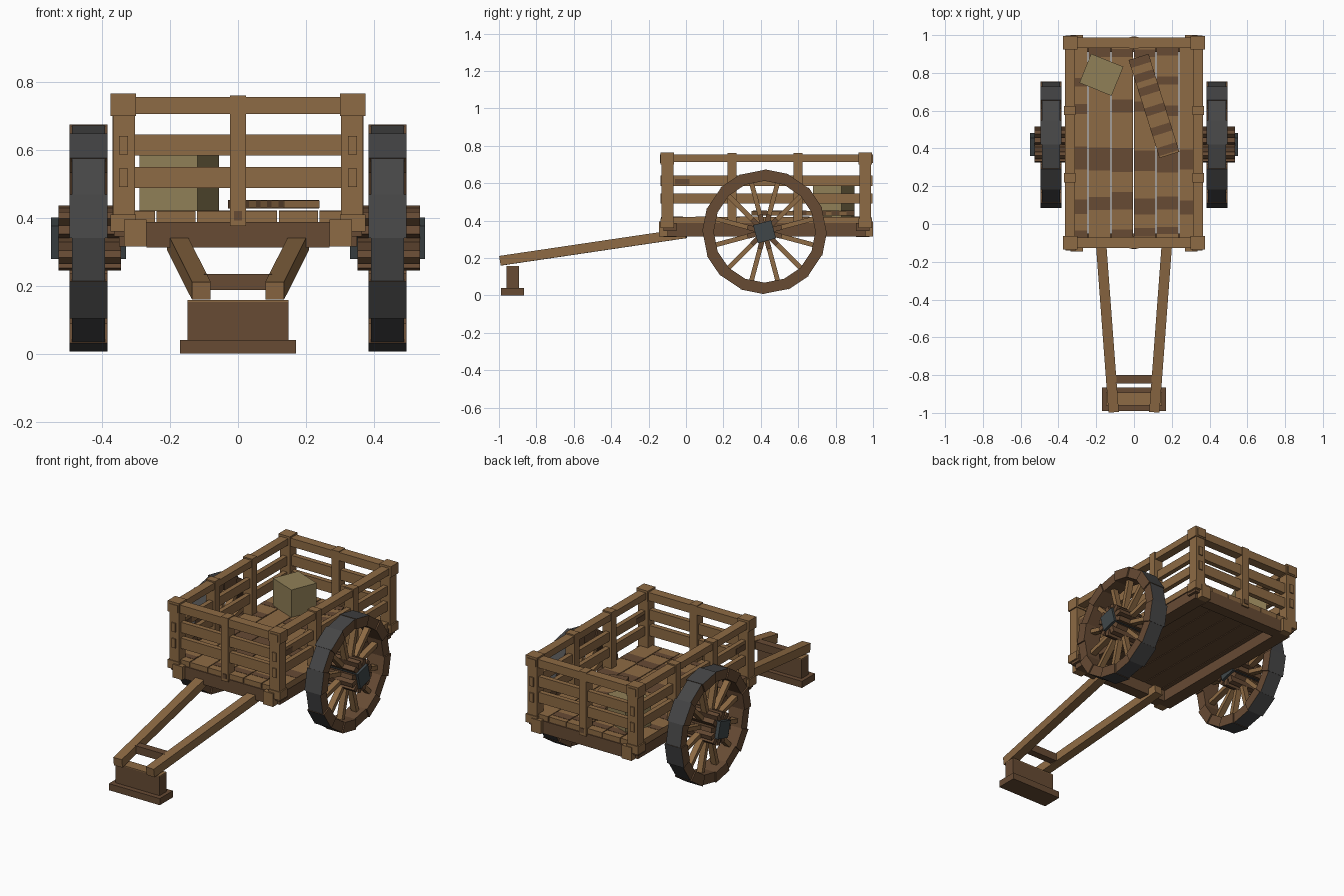
import bpy, bmesh, math, random
from mathutils import Vector, Matrix

random.seed(4)
cube = bpy.data.objects.get("Cube")
if cube:
    bpy.data.objects.remove(cube, do_unlink=True)


def material(name, rgb):
    m = bpy.data.materials.new(name)
    m.use_nodes = True
    m.diffuse_color = (*rgb, 1)
    m.node_tree.nodes["Principled BSDF"].inputs["Base Color"].default_value = (*rgb, 1)
    return m


LIGHT = material("light wood", (0.27, 0.145, 0.058))
DARK = material("dark wood", (0.135, 0.070, 0.034))
IRON = material("tyre iron", (0.060, 0.060, 0.061))
HUB = material("hub iron", (0.050, 0.062, 0.066))
STRAW = material("straw crate", (0.28, 0.215, 0.095))


def finish(name, bm, *mats):
    bmesh.ops.recalc_face_normals(bm, faces=bm.faces)
    me = bpy.data.meshes.new(name)
    bm.to_mesh(me)
    bm.free()
    for m in mats:
        me.materials.append(m)
    ob = bpy.data.objects.new(name, me)
    bpy.context.collection.objects.link(ob)
    return ob


def add_box(bm, lo, hi, matrix=Matrix()):
    lo, hi = Vector(lo), Vector(hi)
    size = hi - lo
    m = matrix @ Matrix.Translation((lo + hi) / 2) @ Matrix.Diagonal((*size, 1))
    bmesh.ops.create_cube(bm, size=1, matrix=m)


def box(name, lo, hi, mat, matrix=Matrix()):
    bm = bmesh.new()
    add_box(bm, lo, hi, matrix)
    return finish(name, bm, mat)


def beam(name, a, b, width, height, mat):
    """Box running from a to b, with its width kept level."""
    a, b = Vector(a), Vector(b)
    d = (b - a).normalized()
    side = d.cross(Vector((0, 0, 1))).normalized()
    up = side.cross(d)
    m = Matrix((side, d, up)).transposed().to_4x4()
    m.translation = (a + b) / 2
    h = (b - a).length / 2
    return box(name, (-width / 2, -h, -height / 2), (width / 2, h, height / 2), mat, m)


SIDES = ((1, "left"), (-1, "right"))
Y0, Y1 = -0.13, 0.99          # ends of the bed
YM = (Y0 + Y1) / 2


def mirror_x(s, lo, hi):
    xs = sorted((s * lo[0], s * hi[0]))
    return (xs[0], *lo[1:]), (xs[1], *hi[1:])


# Under-frame
for s, n in SIDES:
    box(n + "_frame_beam", *mirror_x(s, (0.27, -0.10, 0.315), (0.35, 0.96, 0.388)), DARK)
    for e, y0, y1 in (("front", -0.145, -0.10), ("back", 0.96, 1.0)):
        box(f"{n}_{e}_beam_end", *mirror_x(s, (0.27, y0, 0.315), (0.335, y1, 0.395)), LIGHT)
for e, y in (("front", -0.12), ("back", 0.91)):
    box(e + "_cross_beam", (-0.365, y, 0.345), (0.365, y + 0.07, 0.388), DARK)
    box(e + "_lower_cross_beam", (-0.27, y, 0.312), (0.27, y + 0.07, 0.346), DARK)

# Floor planks with worn dark patches
STEP = 0.12
for i in range(6):
    x0 = -0.36 + i * STEP
    x1 = x0 + STEP - 0.005
    box(f"floor_plank_{i + 1}", (x0, Y0 + 0.015, 0.386), (x1, Y1 - 0.015, 0.42), LIGHT)
    box(f"plank_underside_{i + 1}", (x0, -0.05, 0.381), (x1, 0.91, 0.387), DARK)
    bm = bmesh.new()
    for y, depth, chance in ((-0.06, 0.04, 0.6), (0.065, 0.08, 1.0), (0.28, 0.11, 1.0),
                             (0.58, 0.06, 0.8), (0.74, 0.05, 0.35), (0.88, 0.045, 0.8)):
        if random.random() < chance:
            y += random.uniform(-0.015, 0.015)
            add_box(bm, (x0, y, 0.418), (x1, y + depth * random.uniform(0.8, 1.2), 0.4215))
    finish(f"plank_stain_{i + 1}", bm, DARK)

# Corner posts, caps and tenon ends
RAILS = ((0.487, 0.55), (0.583, 0.645))
for s, n in SIDES:
    for e, d, yo in (("front", -1, Y0), ("back", 1, Y1)):
        yi = yo - d * 0.062
        ya, yb = min(yo, yi), max(yo, yi)
        box(f"{n}_{e}_post", *mirror_x(s, (0.303, ya, 0.36), (0.368, yb, 0.755)), LIGHT)
        box(f"{n}_{e}_post_cap", *mirror_x(s, (0.30, ya - 0.005, 0.70), (0.376, yb + 0.005, 0.765)), LIGHT)
        box(f"{n}_{e}_post_foot", *mirror_x(s, (0.30, ya - 0.005, 0.36), (0.376, yb + 0.005, 0.41)), LIGHT)
        bm = bmesh.new()
        for z0, z1 in RAILS:
            add_box(bm, *mirror_x(s, (0.324, yo - 0.007, z0 + 0.003), (0.35, yo + 0.007, z1 - 0.005)))
        add_box(bm, *mirror_x(s, (0.308, yo - 0.009, 0.708), (0.362, yo + 0.009, 0.752)))
        finish(f"{n}_{e}_tenons", bm, LIGHT)

# Side walls
for s, n in SIDES:
    box(n + "_top_rail", *mirror_x(s, (0.312, -0.08, 0.712), (0.364, 0.94, 0.752)), LIGHT)
    for k, (z0, z1) in enumerate(RAILS):
        box(f"{n}_rail_{k + 1}", *mirror_x(s, (0.322, -0.08, z0 + 0.003), (0.35, 0.94, z1 - 0.005)), LIGHT)
    for k, y in enumerate((0.245, 0.60)):
        box(f"{n}_wall_post_{k + 1}", *mirror_x(s, (0.31, y - 0.024, 0.385), (0.37, y + 0.024, 0.76)), LIGHT)
    box(n + "_rail_stain", *mirror_x(s, (0.32, -0.06, 0.592), (0.352, 0.02, 0.622)), DARK)

# Front and back walls
for e, d, yo in (("front", -1, Y0), ("back", 1, Y1)):
    yc = yo - d * 0.031
    box(e + "_top_rail", (-0.31, yc - 0.028, 0.705), (0.31, yc + 0.028, 0.755), LIGHT)
    for k, (z0, z1) in enumerate(RAILS):
        box(f"{e}_rail_{k + 1}", (-0.31, yc - 0.015, z0), (0.31, yc + 0.015, z1), LIGHT)
    box(e + "_wall_post", (-0.024, yc - 0.03, 0.375), (0.024, yc + 0.03, 0.76), LIGHT)
    box(e + "_post_peg", (-0.012, yc - 0.034, 0.392), (0.012, yc + 0.034, 0.42), DARK)

# Wheels
WY, WZ, WX = 0.42, 0.34, 0.44
SEG, SPOKES = 16, 12
for s, n in SIDES:
    # Rim of separate segments, iron on the outer faces
    bm = bmesh.new()
    for i in range(SEG):
        hw = 0.056 if i % 2 else 0.048
        ro = 0.334 if i % 2 else 0.331
        ring = []
        for x in (WX - hw, WX + hw):
            for r, k in ((0.272, i), (ro, i), (ro, i + 1), (0.272, i + 1)):
                a = 2 * math.pi * k / SEG
                ring.append(bm.verts.new((s * x, WY + r * math.cos(a), WZ + r * math.sin(a))))
        a, b = ring[:4], ring[4:]
        bm.faces.new(a)
        bm.faces.new(b)
        for k in range(4):
            j = (k + 1) % 4
            f = bm.faces.new((a[k], a[j], b[j], b[k]))
            f.material_index = 1 if k == 1 else 0
    finish(n + "_wheel_rim", bm, DARK, IRON)
    # Spokes and the flat cleats around the hub
    spokes, cleats = bmesh.new(), bmesh.new()
    for i in range(SPOKES):
        a = math.radians(15 + i * 360 / SPOKES)
        m = Matrix.Translation((s * WX, WY, WZ)) @ Matrix.Rotation(a, 4, 'X')
        add_box(spokes, (-0.018, 0.04, -0.0125), (0.018, 0.285, 0.0125), m)
        add_box(cleats, (-0.088, 0.04, -0.0135), (0.095, 0.095, 0.0135), m)
    finish(n + "_wheel_spokes", spokes, LIGHT)
    finish(n + "_hub_cleats", cleats, DARK)
    m = Matrix.Translation((s * WX, WY, WZ)) @ Matrix.Rotation(math.radians(15), 4, 'X')
    box(n + "_hub", (-0.11, -0.05, -0.05), (0.11, 0.05, 0.05), HUB, m)

# Draw shafts, cross bar and prop stand
for s, n in SIDES:
    beam(n + "_shaft", (s * 0.108, -0.993, 0.185), (s * 0.182, 0.0, 0.332), 0.055, 0.052, LIGHT)
box("shaft_cross_bar", (-0.10, -0.845, 0.187), (0.10, -0.80, 0.234), DARK)
box("stand_board", (-0.148, -0.96, 0.03), (0.148, -0.893, 0.152), DARK)
box("stand_board_top", (-0.148, -0.96, 0.152), (0.148, -0.893, 0.158), LIGHT)
box("stand_foot", (-0.17, -0.99, 0.0), (0.17, -0.865, 0.04), DARK)

# Cargo: crate and a loose striped plank
m = Matrix.Translation((-0.173, 0.79, 0.42)) @ Matrix.Rotation(math.radians(-22), 4, 'Z')
box("crate", (-0.092, -0.083, 0), (0.092, 0.083, 0.166), STRAW, m)
m = Matrix.Translation((0.106, 0.625, 0.428)) @ Matrix.Rotation(math.radians(17.5), 4, 'Z')
box("loose_plank", (-0.055, -0.272, 0), (0.055, 0.272, 0.023), LIGHT, m)
bm = bmesh.new()
for y in (-0.24, -0.13, -0.02, 0.09, 0.165, 0.25):
    add_box(bm, (-0.0555, y - 0.022, -0.001), (0.0555, y + 0.022, 0.0245), m)
finish("loose_plank_stripes", bm, DARK)
